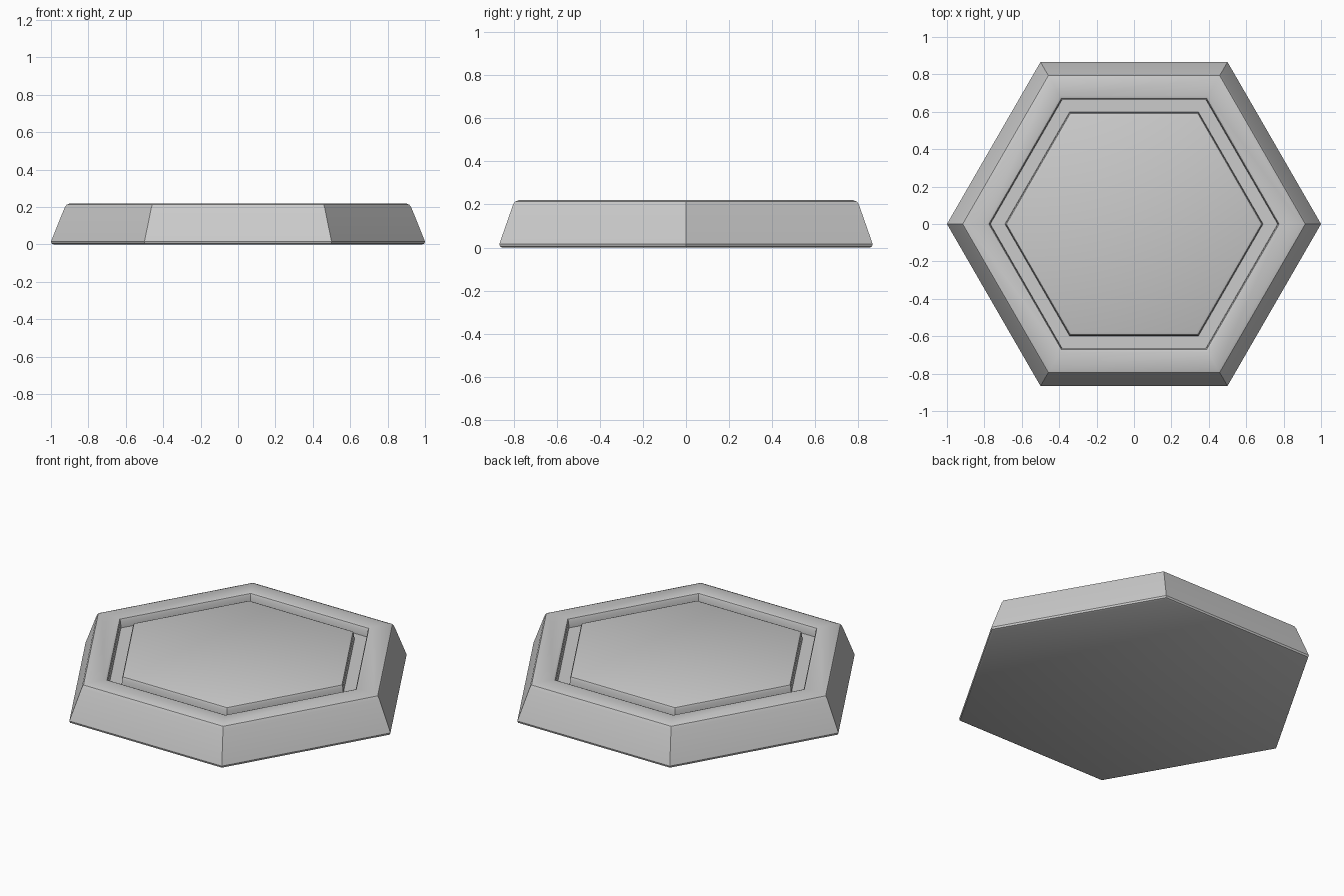
import bpy, bmesh, math

if "Cube" in bpy.data.objects:
    bpy.data.objects.remove(bpy.data.objects["Cube"])

SIDES = 6


def hex_lathe(name, profile):
    """Revolve an (corner radius, z) profile in six flat sides; cap both ends."""
    bm = bmesh.new()
    rings = []
    for r, z in profile:
        rings.append([bm.verts.new((r * math.cos(k * math.tau / SIDES),
                                    r * math.sin(k * math.tau / SIDES), z))
                      for k in range(SIDES)])
    for a, b in zip(rings, rings[1:]):
        for k in range(SIDES):
            n = (k + 1) % SIDES
            bm.faces.new((a[k], a[n], b[n], b[k]))
    bm.faces.new(rings[0][::-1])
    bm.faces.new(rings[-1])
    bmesh.ops.recalc_face_normals(bm, faces=bm.faces[:])
    mesh = bpy.data.meshes.new(name)
    bm.to_mesh(mesh)
    bm.free()
    ob = bpy.data.objects.new(name, mesh)
    bpy.context.collection.objects.link(ob)
    bpy.ops.object.select_all(action='DESELECT')
    ob.select_set(True)
    bpy.context.view_layer.objects.active = ob
    bpy.ops.object.shade_smooth_by_angle(angle=math.radians(35))
    return ob


TOP, FLOOR = 0.22, 0.165

# Tapered hexagonal tile: rounded outer edges, sunken groove, raised centre panel
hex_tile = hex_lathe("hex_tile", [
    (0.985, 0.0), (0.996, 0.005), (1.0, 0.016),            # bottom edge
    (0.927, 0.197), (0.916, 0.213), (0.896, TOP),          # sloped side, rim edge
    (0.790, TOP), (0.776, 0.215), (0.770, 0.203),          # rim inner edge
    (0.768, FLOOR),                                        # groove outer wall
    (0.690, FLOOR),                                        # groove floor
    (0.688, 0.203), (0.682, 0.215), (0.668, TOP),          # centre panel edge
])
